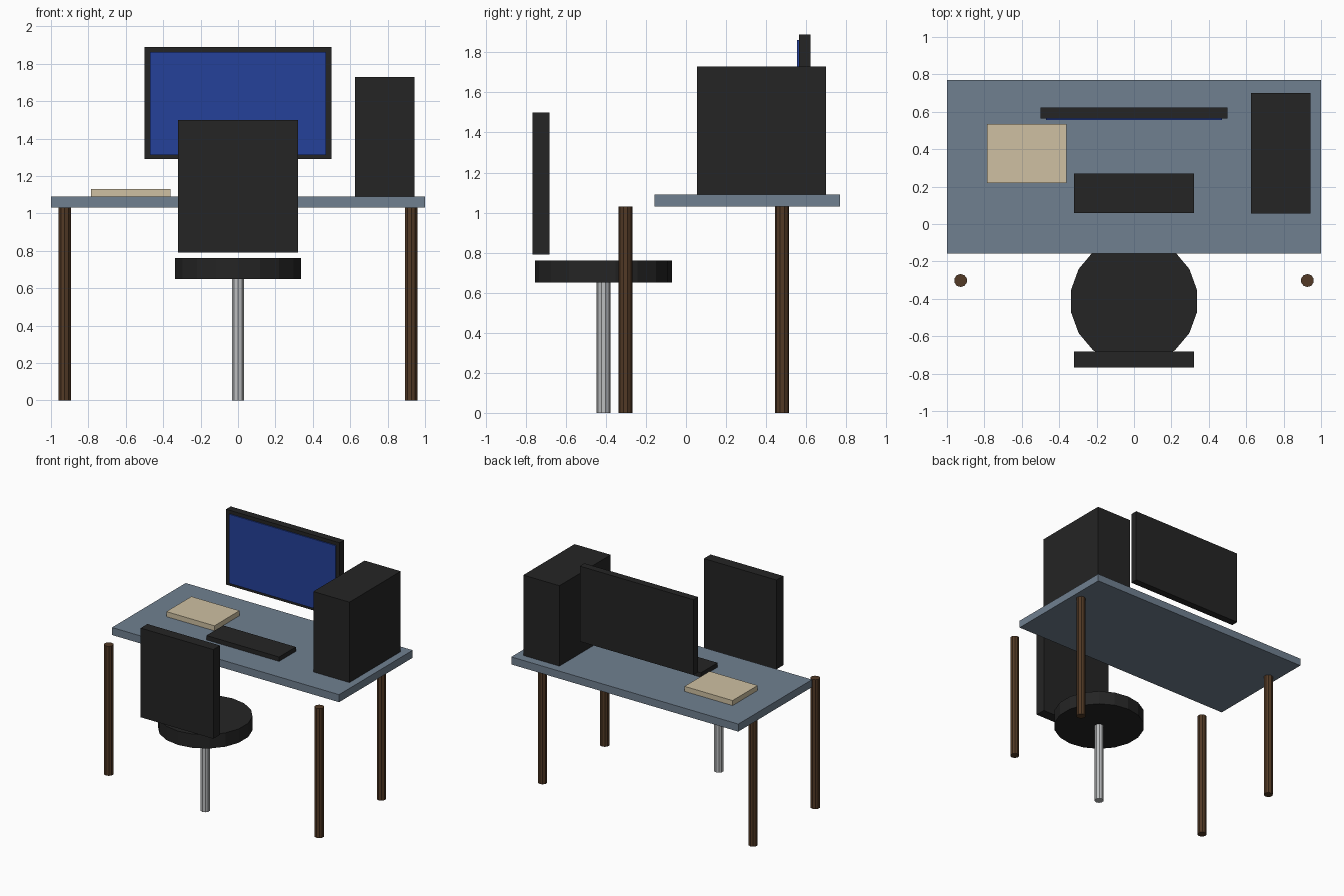
import bpy
import bmesh
import math
from mathutils import Matrix

if "Cube" in bpy.data.objects:
    bpy.data.objects.remove(bpy.data.objects["Cube"])


def material(name, rgb):
    m = bpy.data.materials.new(name)
    m.diffuse_color = (*rgb, 1.0)
    m.use_nodes = True
    m.node_tree.nodes["Principled BSDF"].inputs["Base Color"].default_value = m.diffuse_color
    return m


SLATE = material("slate grey", (0.162, 0.216, 0.279))
BLACK = material("soft black", (0.018, 0.018, 0.018))
BLUE = material("screen blue", (0.018, 0.052, 0.32))
WOOD = material("dark wood", (0.085, 0.042, 0.019))
METAL = material("silver metal", (0.50, 0.51, 0.52))
PAPER = material("tan paper", (0.62, 0.53, 0.36))


def finish(name, bm, mat):
    mesh = bpy.data.meshes.new(name)
    bm.to_mesh(mesh)
    bm.free()
    mesh.materials.append(mat)
    obj = bpy.data.objects.new(name, mesh)
    bpy.context.collection.objects.link(obj)
    return obj


def box(name, mat, xs, ys, zs):
    """Box from its extents along each axis."""
    bm = bmesh.new()
    spans = (xs, ys, zs)
    size = Matrix.Diagonal([b - a for a, b in spans] + [1])
    centre = Matrix.Translation([(a + b) / 2 for a, b in spans])
    bmesh.ops.create_cube(bm, size=1, matrix=centre @ size)
    return finish(name, bm, mat)


def cylinder(name, mat, x, y, zs, radius, sides):
    """Upright flat-sided cylinder with a corner pointing along y."""
    bm = bmesh.new()
    place = Matrix.Translation((x, y, sum(zs) / 2)) @ Matrix.Rotation(math.pi / 2, 4, 'Z')
    # corner of the circle primitive lies on an axis; 18 and 10 sides need it on y
    bmesh.ops.create_cone(bm, cap_ends=True, segments=sides, radius1=radius,
                          radius2=radius, depth=zs[1] - zs[0])
    first = max(bm.verts, key=lambda v: v.co.x)
    turn = -math.atan2(first.co.y, first.co.x)
    bmesh.ops.transform(bm, matrix=place @ Matrix.Rotation(turn, 4, 'Z'), verts=bm.verts)
    return finish(name, bm, mat)


# Desk
box("desk_top", SLATE, (-1, 1), (-0.157, 0.77), (1.03, 1.09))
for side, x in (("left", -0.927), ("right", 0.927)):
    for end, y in (("front", -0.302), ("back", 0.48)):
        cylinder(f"{end}_{side}_leg", WOOD, x, y, (0, 1.03), 0.035, 10)

# Chair
cylinder("chair_post", METAL, 0, -0.412, (0, 0.65), 0.035, 10)
cylinder("seat", BLACK, 0, -0.412, (0.65, 0.76), 0.342, 18)
box("backrest", BLACK, (-0.32, 0.32), (-0.767, -0.682), (0.79, 1.50))

# Monitor with its raised screen panel
box("monitor_case", BLACK, (-0.5, 0.5), (0.564, 0.622), (1.29, 1.89))
box("screen", BLUE, (-0.47, 0.47), (0.555, 0.564), (1.312, 1.862))

# Things on the desk
box("computer_tower", BLACK, (0.625, 0.943), (0.055, 0.70), (1.09, 1.73))
box("keyboard", BLACK, (-0.32, 0.32), (0.06, 0.27), (1.09, 1.125))
box("book", PAPER, (-0.785, -0.362), (0.22, 0.535), (1.09, 1.13))
